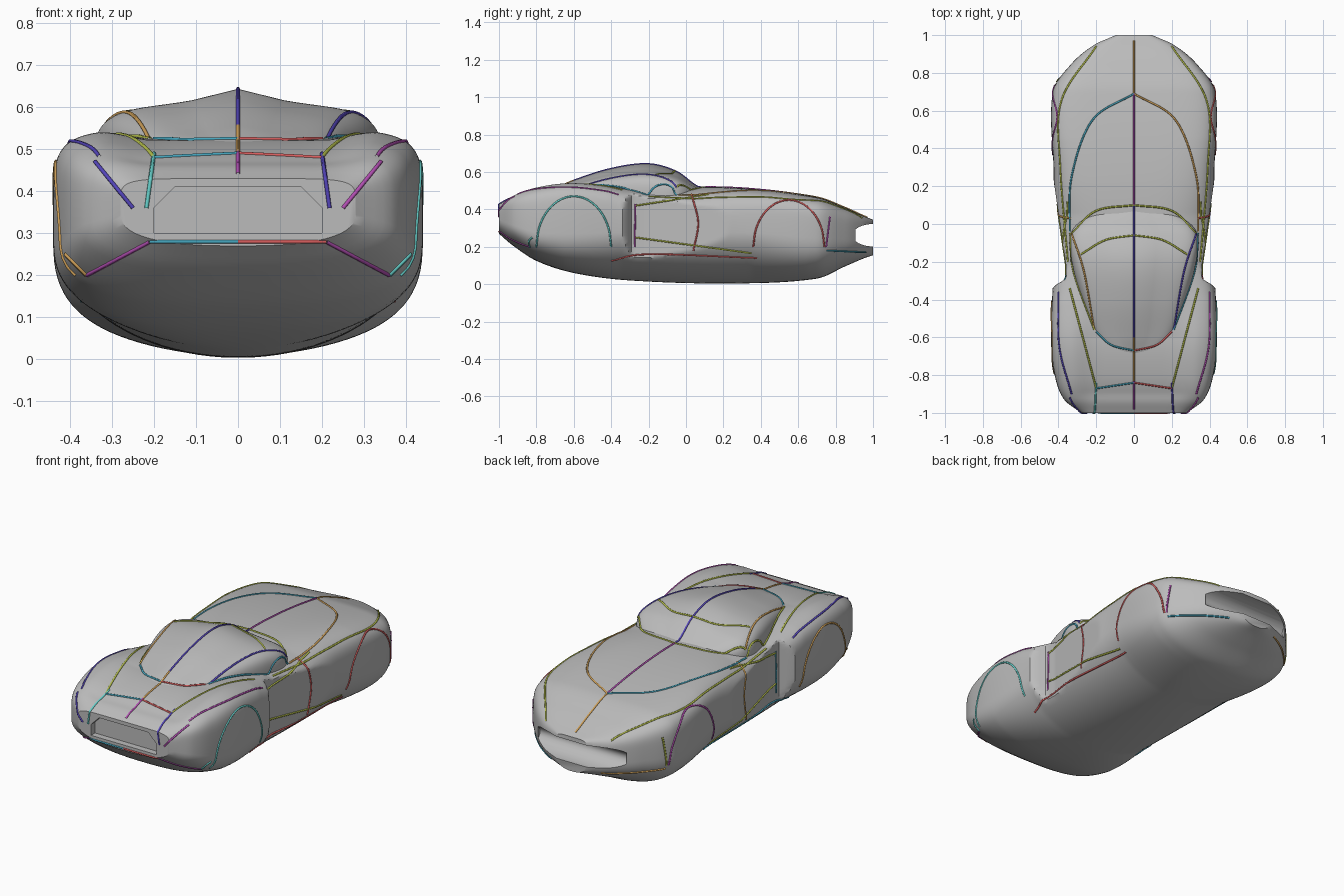
import bpy, bmesh, math
from mathutils import Vector
from mathutils.bvhtree import BVHTree

if "Cube" in bpy.data.objects:
    bpy.data.objects.remove(bpy.data.objects["Cube"])


def material(name, red, green, blue):
    colour = (red, green, blue, 1)
    mat = bpy.data.materials.new(name)
    mat.use_nodes = True
    mat.diffuse_color = colour
    mat.node_tree.nodes["Principled BSDF"].inputs["Base Color"].default_value = colour
    return mat


GREY = material("body grey", .5, .5, .5)
RED = material("line red", .66, .11, .11)
AMBER = material("line amber", .64, .36, .1)
OLIVE = material("line olive", .46, .52, .07)
TEAL = material("line teal", .14, .66, .62)
BLUE = material("line blue", .06, .37, .5)
INDIGO = material("line indigo", .09, .06, .5)
PURPLE = material("line purple", .46, .08, .46)


def clamp(value, low=0, high=1):
    return max(low, min(high, value))


def power(value, exponent):
    return math.copysign(abs(value) ** exponent, value)


def interpolate(stations, key):
    """Cubic interpolation of every column after the first, which is the key."""
    key = clamp(key, stations[0][0], stations[-1][0])
    last = len(stations) - 1
    i = max(k for k in range(last) if stations[k][0] <= key)
    start, end = stations[i], stations[i + 1]
    before, after = stations[max(i - 1, 0)], stations[min(i + 2, last)]
    span = end[0] - start[0]
    t = (key - start[0]) / span
    ease = t * t * (3 - 2 * t)
    result = []
    for column in range(1, len(start)):
        slope_in = (end[column] - before[column]) / (end[0] - before[0]) * span
        slope_out = (after[column] - start[column]) / (after[0] - start[0]) * span
        result.append(start[column] + ease * (end[column] - start[column])
                      + t * (1 - t) * ((1 - t) * slope_in - t * slope_out))
    return result


def loft(name, start, end, steps, ring):
    """Skin a row of closed cross-sections running along y."""
    bm = bmesh.new()
    rows = []
    for i in range(steps + 1):
        y = start + (end - start) * i / steps
        rows.append([bm.verts.new((x, y, z)) for x, z in ring(y)])
    for near, far in zip(rows, rows[1:]):
        for k in range(len(near)):
            bm.faces.new((near[k - 1], near[k], far[k], far[k - 1]))
    bm.faces.new(rows[0])
    bm.faces.new(rows[-1])
    bmesh.ops.recalc_face_normals(bm, faces=bm.faces)
    mesh = bpy.data.meshes.new(name)
    bm.to_mesh(mesh)
    bm.free()
    mesh.materials.append(GREY)
    ob = bpy.data.objects.new(name, mesh)
    bpy.context.collection.objects.link(ob)
    return ob


def activate(ob):
    bpy.ops.object.select_all(action='DESELECT')
    ob.select_set(True)
    bpy.context.view_layer.objects.active = ob


# Body stations: y, half width, bottom, top
BODY = [(-1, .28, .27, .43), (-.93, .37, .21, .48), (-.8, .42, .125, .525),
        (-.6, .44, .06, .547), (-.3, .43, .02, .515), (.25, .425, .004, .517),
        (.7, .43, .03, .465), (.85, .33, .095, .41), (.95, .21, .138, .365),
        (1, .1, .155, .345)]


def body_ring(y):
    width, bottom, top = interpolate(BODY, y)
    middle = .285 + .065 * clamp((-.8 - y) / .2) - .035 * clamp((y - .4) / .5)
    # Boxy fenders at both ends, a rounder waist between them
    upper = 3.3 + 3.2 * clamp((-.22 - y) / .2) + 2.2 * clamp((y - .05) / .4)
    lower = 2 + .6 * clamp((abs(y) - .35) / .3)
    # The door wall is cut in behind the fender and eases back out to the hull
    wall = .36 + .1 * clamp((-.29 - y) / .06) + .08 * clamp((y + .22) / .55)
    # The deck dips between the fenders
    dip = .025 * clamp((-.4 - y) / .2) * clamp((y + 1) / .1)
    points = []
    for k in range(96):
        angle = math.tau * (k + .5) / 96
        c, s = math.cos(angle), math.sin(angle)
        square = upper if s > 0 else lower
        x = width * power(c, 2 / square)
        reach = top - middle if s > 0 else middle - bottom
        z = middle + reach * power(s, 2 / square)
        if s > 0:
            inner = clamp((.34 - abs(x)) / .14)
            z -= dip * inner ** 2 * (3 - 2 * inner)
        points.append((clamp(x, -wall, wall), z))
    return points


# Canopy stations: y, half width, shoulder height, extra height of the centre ridge
CANOPY = [(-.69, .1, .515, 0), (-.6, .2, .535, .02), (-.4, .275, .582, .036),
          (-.2, .33, .601, .042), (-.05, .335, .572, .03), (.04, .25, .524, .012),
          (.1, .1, .495, .005)]
CANOPY_BASE = .42


def canopy_ring(y):
    width, shoulder, ridge = interpolate(CANOPY, y)
    points = []
    for k in range(65):
        angle = math.pi * k / 64
        u = power(math.cos(angle), .36)
        rise = (shoulder - CANOPY_BASE) * abs(math.sin(angle)) ** .36
        points.append((width * u, CANOPY_BASE + rise + ridge * (1 - abs(u)) ** 2.5))
    return points


def panel_ring(y):
    return [(-.2, .3), (.2, .3), (.2, .36), (.15, .41), (-.15, .41), (-.2, .36)]


def carve(target, cutter):
    """Subtract a helper shape, then discard it."""
    cutter.hide_render = True
    mod = target.modifiers.new("carve", 'BOOLEAN')
    mod.operation, mod.solver, mod.object = 'DIFFERENCE', 'EXACT', cutter
    activate(target)
    bpy.ops.object.modifier_apply(modifier=mod.name)
    bpy.data.objects.remove(cutter)


body = loft("body_shell", -1, 1, 130, body_ring)
canopy = loft("canopy", -.69, .1, 60, canopy_ring)

# Recessed panel in the short end
carve(body, loft("panel_cutter", -1.1, -.965, 1, panel_ring))

# Wide mouth across the long end
bpy.ops.mesh.primitive_cylinder_add(vertices=32, radius=1, depth=1, location=(0, 1, .262),
                                    rotation=(0, math.pi / 2, 0))
mouth = bpy.context.object
mouth.scale = (.06, .11, .54)
mouth.data.materials.append(GREY)
carve(body, mouth)

for ob in (body, canopy):
    activate(ob)
    bpy.ops.object.shade_smooth_by_angle(angle=math.radians(35))

# Raised seam lines, laid on the surface by casting along one axis
bpy.context.view_layer.update()
depsgraph = bpy.context.evaluated_depsgraph_get()
trees = [BVHTree.FromObject(ob, depsgraph) for ob in (body, canopy)]


def project(view, side, a, b):
    origin, ray = {'top': ((a * side, b, 2), (0, 0, -1)),
                   'side': ((2 * side, a, b), (-side, 0, 0)),
                   'front': ((a * side, -2, b), (0, 1, 0))}[view]
    hits = [tree.ray_cast(Vector(origin), Vector(ray)) for tree in trees]
    return min((h for h in hits if h[0]), key=lambda h: h[3], default=[None])[0]


def seam(name, view, colour, points, side=1):
    keyed = [(i, *p) for i, p in enumerate(points)]
    count = 40
    spots = [interpolate(keyed, i * (len(points) - 1) / count) for i in range(count + 1)]
    path = [hit for hit in (project(view, side, *spot) for spot in spots) if hit]
    curve = bpy.data.curves.new(name, 'CURVE')
    curve.dimensions = '3D'
    curve.bevel_depth, curve.bevel_resolution = .005, 1
    spline = curve.splines.new('POLY')
    spline.points.add(len(path) - 1)
    for point, place in zip(spline.points, path):
        point.co = (*place, 1)
    curve.materials.append(colour)
    bpy.context.collection.objects.link(bpy.data.objects.new(name, curve))


def pair(name, view, left, right, *points):
    seam("left_" + name, view, left, points)
    seam("right_" + name, view, right, points, -1)


def arch(centre, radius, height):
    """Wheel arch outline: a half ellipse seen from the side."""
    return [(centre - radius * math.cos(a), .2 + height * math.sin(a))
            for a in (math.pi * k / 8 for k in range(9))]


# Seams on top
pair("hood_seam", 'top', AMBER, BLUE, (.34, -.04), (.33, .25), (.22, .55), (0, .69))
pair("window_top", 'top', INDIGO, AMBER, (.21, -.56), (.265, -.25), (.33, -.05))
pair("window_base", 'top', BLUE, OLIVE, (.21, -.56), (.32, -.25), (.338, -.05))
pair("windscreen_top", 'top', OLIVE, OLIVE, (0, -.06), (.15, -.085), (.28, -.16))
pair("windscreen_base", 'top', OLIVE, OLIVE, (0, .1), (.2, .07), (.33, -.05))
pair("canopy_tail", 'top', RED, BLUE, (0, -.67), (.12, -.64), (.2, -.57))
pair("shoulder_seam", 'top', OLIVE, OLIVE, (.35, -.2), (.39, .3), (.385, .65), (.2, .94))
pair("deck_side_seam", 'top', OLIVE, OLIVE, (.2, -.87), (.34, -.34))
pair("deck_seam", 'top', RED, BLUE, (0, -.84), (.2, -.87))
pair("fender_seam", 'top', PURPLE, INDIGO, (.33, -.9), (.395, -.65), (.4, -.36))

# Seams on the sides
pair("front_arch", 'side', TEAL, AMBER, *arch(-.6, .2, .27))
pair("rear_arch", 'side', RED, PURPLE, *arch(.55, .19, .25))
pair("door_seam", 'side', RED, AMBER, (.04, .18), (.065, .33), (.03, .48))
pair("door_front_seam", 'side', PURPLE, BLUE, (-.275, .2), (-.27, .43))
pair("door_top_seam", 'side', OLIVE, OLIVE, (-.27, .42), (.12, .48))
pair("door_base_seam", 'side', OLIVE, OLIVE, (-.27, .25), (.35, .165))
pair("sill_seam", 'side', RED, BLUE, (-.4, .125), (-.2, .16), (.38, .14))
pair("end_seam", 'side', PURPLE, OLIVE, (.75, .2), (.77, .36))
pair("lip_seam", 'side', BLUE, AMBER, (.75, .18), (.96, .17))

# Seams on the short end
pair("lamp_seam", 'front', PURPLE, INDIGO, (.34, .47), (.25, .36))
pair("lamp_side_seam", 'front', TEAL, AMBER, (.36, .2), (.41, .25))
pair("nose_side_seam", 'front', INDIGO, TEAL, (.2, .49), (.218, .36))
pair("chin_seam", 'front', PURPLE, PURPLE, (.21, .28), (.36, .2))
pair("panel_seam", 'front', RED, BLUE, (0, .28), (.21, .28))

# Centre line in coloured lengths
stops = [.97, .69, .1, -.6, -.83, -.98]
parts = [("hood_tip", AMBER), ("hood", PURPLE), ("roof", INDIGO), ("deck", AMBER), ("nose", PURPLE)]
for (name, colour), start, end in zip(parts, stops, stops[1:]):
    seam(name + "_centre_line", 'top', colour, [(0, start), (0, end)])
